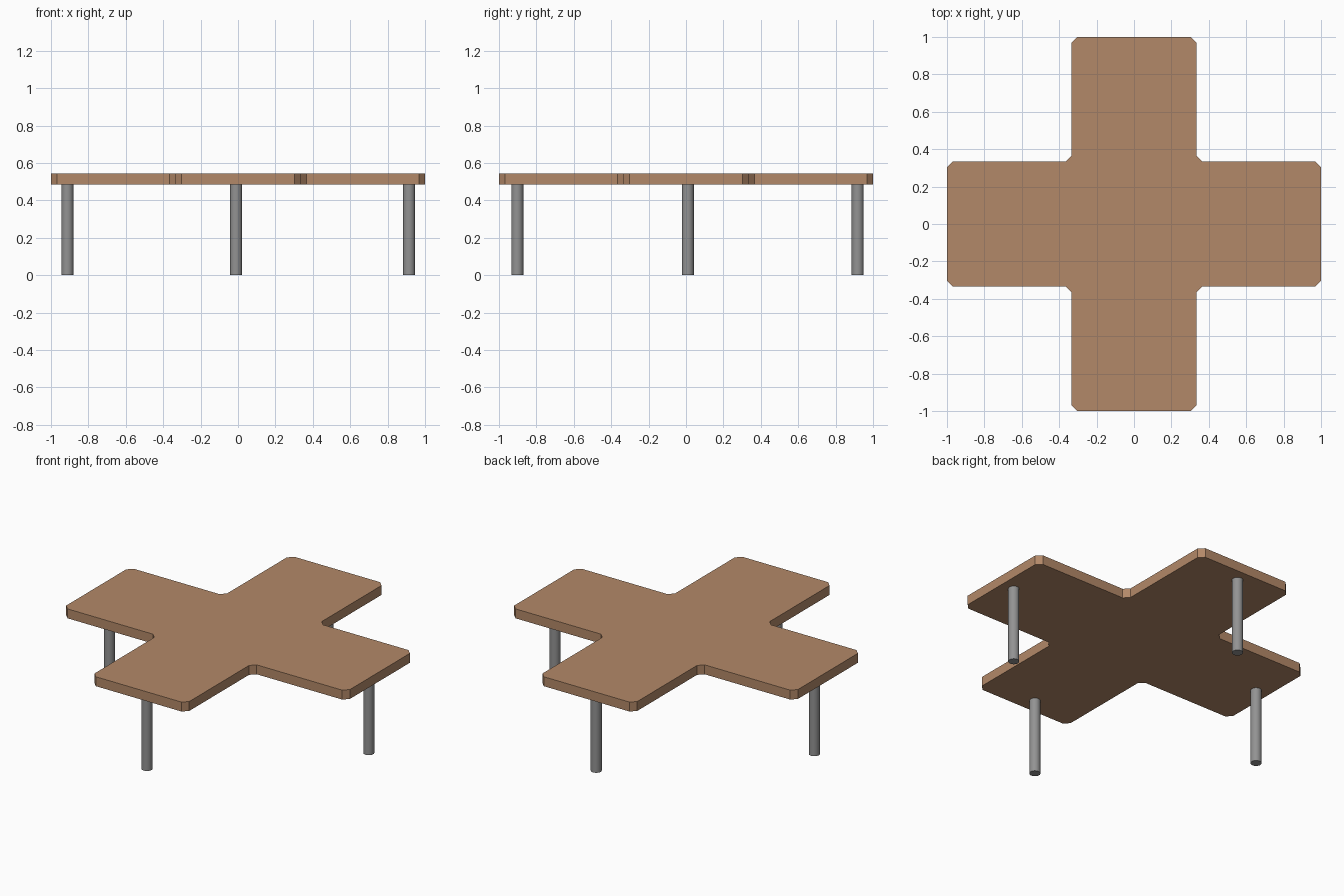
import bpy, bmesh, math
from mathutils import Matrix

if "Cube" in bpy.data.objects:
    bpy.data.objects.remove(bpy.data.objects["Cube"])


def material(name, rgb):
    m = bpy.data.materials.new(name)
    m.diffuse_color = (*rgb, 1.0)
    m.use_nodes = True
    m.node_tree.nodes["Principled BSDF"].inputs["Base Color"].default_value = m.diffuse_color
    return m


wood = material("brown wood", (0.45, 0.25, 0.14))
metal = material("grey metal", (0.29, 0.29, 0.29))

TOP, UNDER = 0.545, 0.485   # tabletop heights
ARM, CUT = 0.334, 0.032     # half width of an arm, corner chamfer


def add_object(name, bm, mat):
    bmesh.ops.recalc_face_normals(bm, faces=bm.faces)
    me = bpy.data.meshes.new(name)
    bm.to_mesh(me)
    bm.free()
    me.materials.append(mat)
    ob = bpy.data.objects.new(name, me)
    bpy.context.collection.objects.link(ob)
    return ob


# Cross-shaped tabletop: one arm outline turned four times, then extruded
arm = [(ARM + CUT, -ARM), (1 - CUT, -ARM), (1, -ARM + CUT),
       (1, ARM - CUT), (1 - CUT, ARM), (ARM + CUT, ARM)]
bm = bmesh.new()
verts = []
for i in range(4):
    c, s = round(math.cos(i * math.pi / 2)), round(math.sin(i * math.pi / 2))
    verts += [bm.verts.new((x * c - y * s, x * s + y * c, UNDER)) for x, y in arm]
face = bm.faces.new(verts)
ext = bmesh.ops.extrude_face_region(bm, geom=[face])
for v in ext["geom"]:
    if isinstance(v, bmesh.types.BMVert):
        v.co.z = TOP
add_object("tabletop", bm, wood)

# One round leg near the end of each arm
legs = {"left_leg": (-0.912, 0.01), "right_leg": (0.915, 0.01),
        "front_leg": (-0.01, -0.902), "back_leg": (-0.01, 0.918)}
for name, (x, y) in legs.items():
    bm = bmesh.new()
    bmesh.ops.create_cone(bm, cap_ends=True, segments=32, radius1=0.032,
                          radius2=0.032, depth=UNDER,
                          matrix=Matrix.Translation((x, y, UNDER / 2)))
    for f in bm.faces:
        f.smooth = len(f.verts) == 4
    for e in bm.edges:
        e.smooth = all(f.smooth for f in e.link_faces)
    add_object(name, bm, metal)
